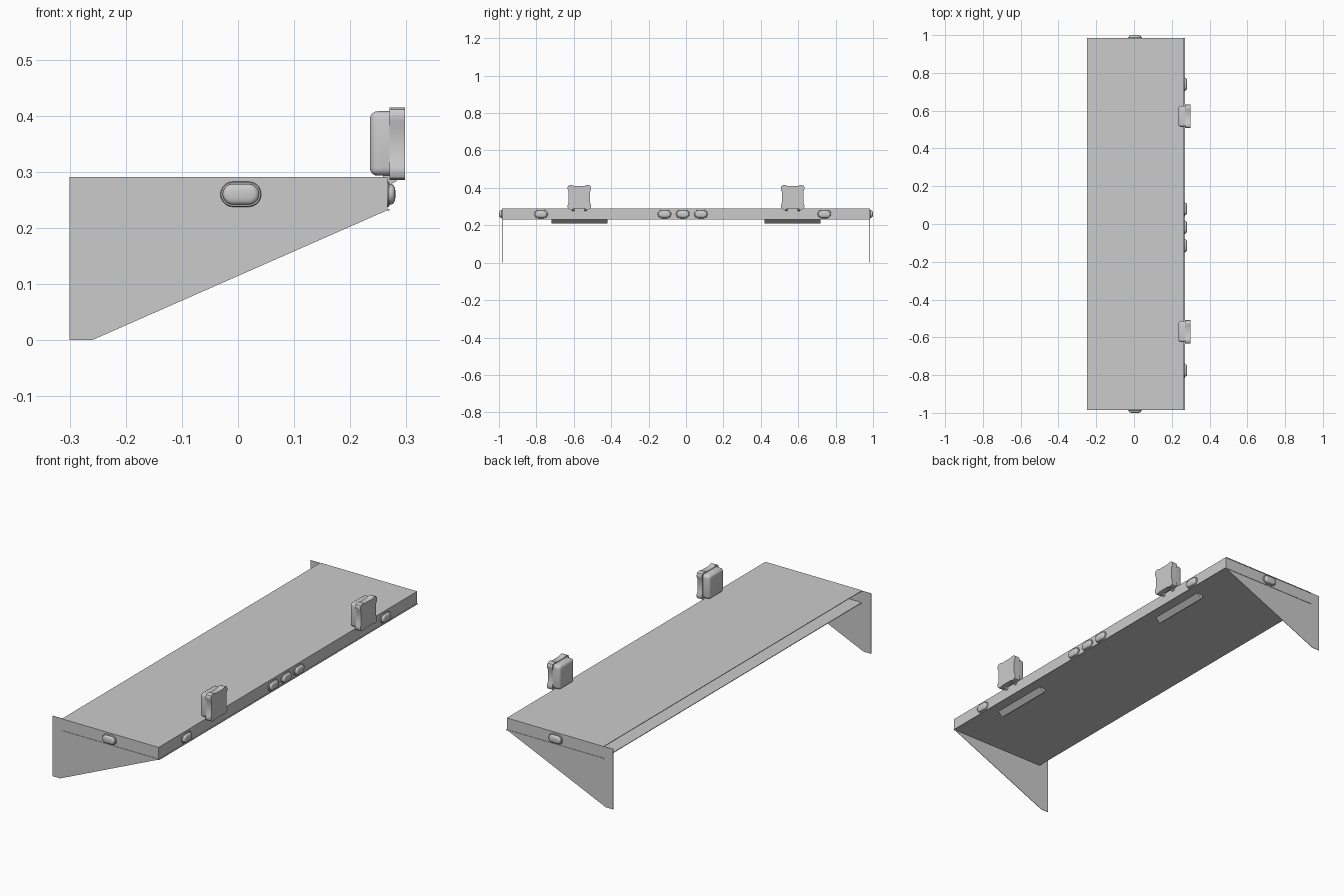
import bpy, bmesh, math
from mathutils import Matrix, Vector

if "Cube" in bpy.data.objects:
    bpy.data.objects.remove(bpy.data.objects["Cube"])


def finish(name, bm, smooth=False):
    bmesh.ops.recalc_face_normals(bm, faces=bm.faces)
    me = bpy.data.meshes.new(name)
    bm.to_mesh(me)
    bm.free()
    ob = bpy.data.objects.new(name, me)
    bpy.context.collection.objects.link(ob)
    if smooth:
        bpy.ops.object.select_all(action='DESELECT')
        ob.select_set(True)
        bpy.context.view_layer.objects.active = ob
        bpy.ops.object.shade_smooth_by_angle(angle=math.radians(35))
    return ob


def loft(name, rings, smooth=False):
    """Skin a list of equal-length closed rings and cap both ends."""
    bm = bmesh.new()
    vs = [[bm.verts.new(p) for p in r] for r in rings]
    n = len(vs[0])
    for a, b in zip(vs, vs[1:]):
        for i in range(n):
            j = (i + 1) % n
            bm.faces.new((a[i], a[j], b[j], b[i]))
    bm.faces.new(vs[0])
    bm.faces.new(vs[-1])
    return finish(name, bm, smooth)


def extrude_y(name, xz, y0, y1):
    return loft(name, [[(x, y, z) for x, z in xz] for y in (y0, y1)])


def box(name, lo, hi, bevel=0.0, keep_front=False):
    bm = bmesh.new()
    lo, hi = Vector(lo), Vector(hi)
    bmesh.ops.create_cube(bm, size=1, matrix=Matrix.Translation((lo + hi) / 2) @
                          Matrix.Diagonal((*(hi - lo), 1)))
    if bevel:
        edges = [e for e in bm.edges if not (keep_front and
                 all(v.co.x > hi.x - 1e-5 for v in e.verts))]
        bmesh.ops.bevel(bm, geom=edges, offset=bevel, segments=4, profile=0.5, affect='EDGES')
    return finish(name, bm, bevel > 0)


def pill(r, straight=0.014, seg=10):
    pts = []
    for side, a0 in ((1, -math.pi / 2), (-1, math.pi / 2)):
        for i in range(seg + 1):
            a = a0 + math.pi * i / seg
            pts.append((side * straight + r * math.cos(a), r * math.sin(a)))
    return pts


def marker(name, place):
    """Oval lamp: flat rim with a domed lens; place maps (along, up, out)."""
    prof = [(.0225, 0), (.0225, .003), (.021, .005), (.0185, .005),
            (.0182, .009), (.016, .0125), (.012, .0145), (.006, .0155)]
    loft(name, [[place(u, v, w) for u, v in pill(r)] for r, w in prof], True)


# Folded sheet: roof, front face and underside, open at the back
t = 0.003
extrude_y("visor_shell", [(-.25, .291), (.266, .291), (.266, .234), (.270, .234), (.270, .231),
                          (-.25, .231), (-.25, .231 + t), (.266 - t, .231 + t),
                          (.266 - t, .291 - t), (-.25, .291 - t)], -.985, .985)

# Tapered side plates
for s, side in ((-1, "left"), (1, "right")):
    extrude_y(side + "_side_plate", [(-.3, .291), (.265, .291), (.265, .231), (-.26, 0), (-.3, 0)],
              s * .981, s * .983)
    marker(side + "_end_marker", lambda u, v, w: (.005 + u, s * (.984 + w), .26 + v))

# Marker lamps along the front face
for i, y in enumerate((-.775, -.115, -.017, .08, .74)):
    marker(f"front_marker_{i}", lambda u, v, w: (.265 + w, y + u, .26 + v))

# Work lamps on the roof edge and light strips below
for yc in (-.57, .57):
    extrude_y("under_strip", [(.222, .232), (.196, .210), (.188, .214), (.188, .232)],
              yc - .15, yc + .15)
    box("lamp_body", (.235, yc - .056, .293), (.275, yc + .056, .408), .014, True)
    # four-lobed bezel, waisted on every side
    half = [(0, .061), (.030, .061), (.038, .065), (.050, .065), (.059, .061), (.063, .053),
            (.063, .042), (.057, .029), (.057, 0)]
    quad = half + [(a, -b) for a, b in half[-2::-1]]
    outline = quad + [(-a, b) for a, b in quad[-2:0:-1]]
    loft("lamp_bezel", [[(x, yc + a, .35 + b) for a, b in outline] for x in (.27, .298)], True)
    # small mounting feet
    for d in (-.033, .033):
        extrude_y("lamp_foot", [(.258, .296), (.288, .296), (.282, .283), (.268, .276), (.258, .288)],
                  yc + d - .006, yc + d + .006)
